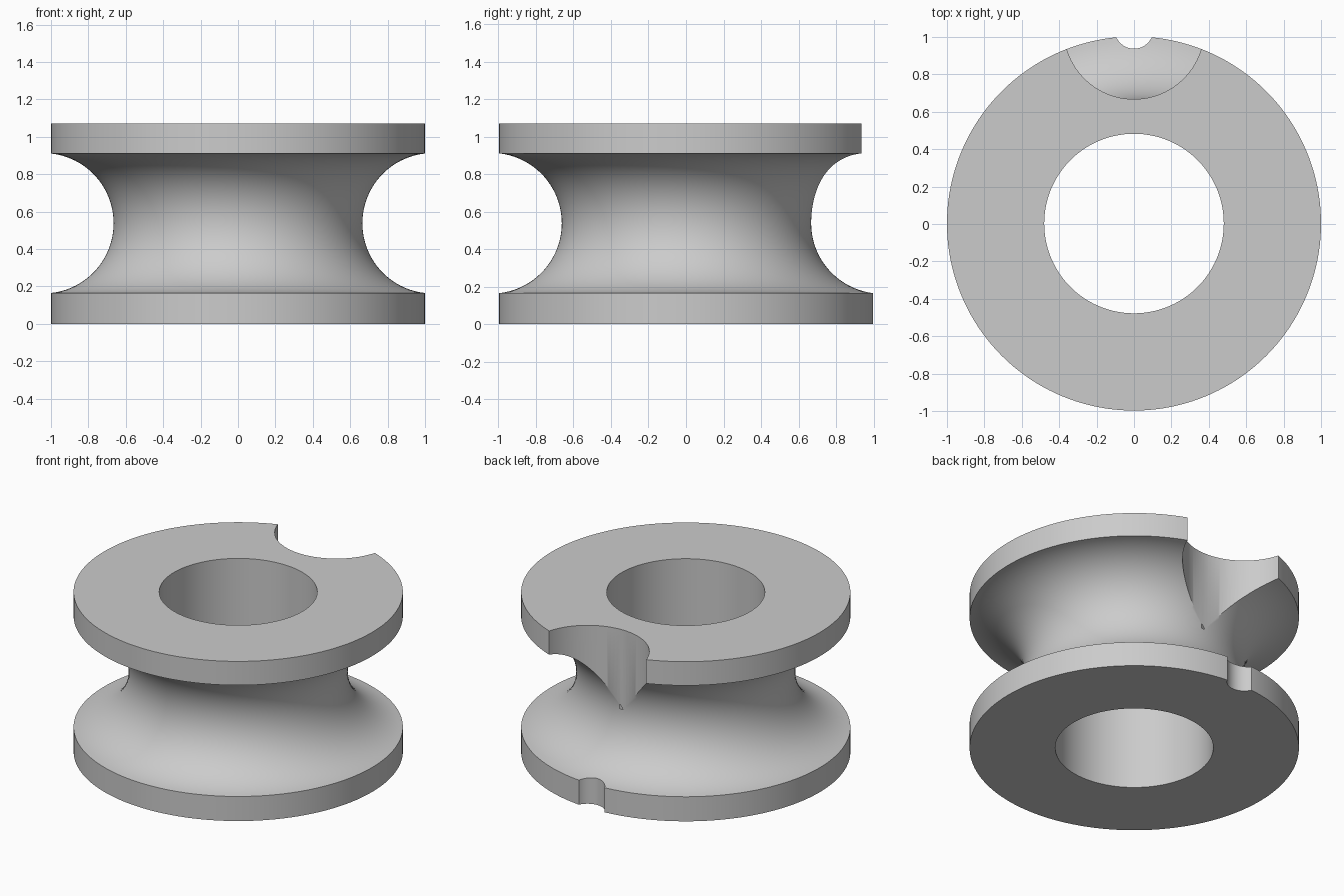
import bpy, bmesh, math
from math import cos, sin, pi

if "Cube" in bpy.data.objects:
    bpy.data.objects.remove(bpy.data.objects["Cube"])

SEG = 160
OFF_Y = 0.0025          # keeps the notched wheel centred
HEIGHT, BORE = 1.07, 0.48
MID = HEIGHT / 2 + 0.0025
GROOVE_R, GROOVE_C = 0.375, 1.04

grey = bpy.data.materials.new("plain grey")
grey.use_nodes = True
grey.diffuse_color = (0.6, 0.6, 0.6, 1)
grey.node_tree.nodes["Principled BSDF"].inputs["Base Color"].default_value = (0.6, 0.6, 0.6, 1)


def add_object(name, bm):
    bmesh.ops.recalc_face_normals(bm, faces=bm.faces)
    mesh = bpy.data.meshes.new(name)
    bm.to_mesh(mesh)
    bm.free()
    mesh.materials.append(grey)
    ob = bpy.data.objects.new(name, mesh)
    bpy.context.collection.objects.link(ob)
    return ob


def cylinder_cutter(name, radius, z0, z1):
    bm = bmesh.new()
    bmesh.ops.create_cone(bm, cap_ends=True, segments=96, radius1=radius,
                          radius2=radius, depth=z1 - z0)
    bmesh.ops.translate(bm, verts=bm.verts, vec=(0, GROOVE_C + OFF_Y, (z0 + z1) / 2))
    ob = add_object(name, bm)
    ob.hide_render = True
    return ob


# Wheel: closed profile with a round rim groove, turned about the z axis
half = math.acos((GROOVE_C - 1) / GROOVE_R)
arc = [pi + half - 2 * half * i / 40 for i in range(41)]
profile = [(BORE, 0), (1, 0)]
profile += [(GROOVE_C + GROOVE_R * cos(a), MID + GROOVE_R * sin(a)) for a in arc]
profile += [(1, HEIGHT), (BORE, HEIGHT)]

bm = bmesh.new()
rings = []
for s in range(SEG):
    t = 2 * pi * s / SEG
    rings.append([bm.verts.new((r * cos(t), r * sin(t) + OFF_Y, z)) for r, z in profile])
for s in range(SEG):
    a, b = rings[s], rings[(s + 1) % SEG]
    for i in range(len(profile)):
        j = (i + 1) % len(profile)
        bm.faces.new((a[i], b[i], b[j], a[j]))
wheel = add_object("grooved_wheel", bm)

# Back notches: wide one in the upper flange, small one in the lower flange
cutters = [cylinder_cutter("wide_notch_cutter", GROOVE_R, MID, HEIGHT + 0.2),
           cylinder_cutter("small_notch_cutter", 0.105, -0.2, MID)]
for cutter in cutters:
    mod = wheel.modifiers.new(cutter.name, "BOOLEAN")
    mod.operation = "DIFFERENCE"
    mod.solver = "EXACT"
    mod.object = cutter

# Apply the cuts, remove the cutters and shade
bpy.ops.object.select_all(action="DESELECT")
wheel.select_set(True)
bpy.context.view_layer.objects.active = wheel
for cutter in cutters:
    bpy.ops.object.modifier_apply(modifier=cutter.name)
    bpy.data.objects.remove(cutter)
bpy.ops.object.shade_smooth_by_angle(angle=math.radians(30))
